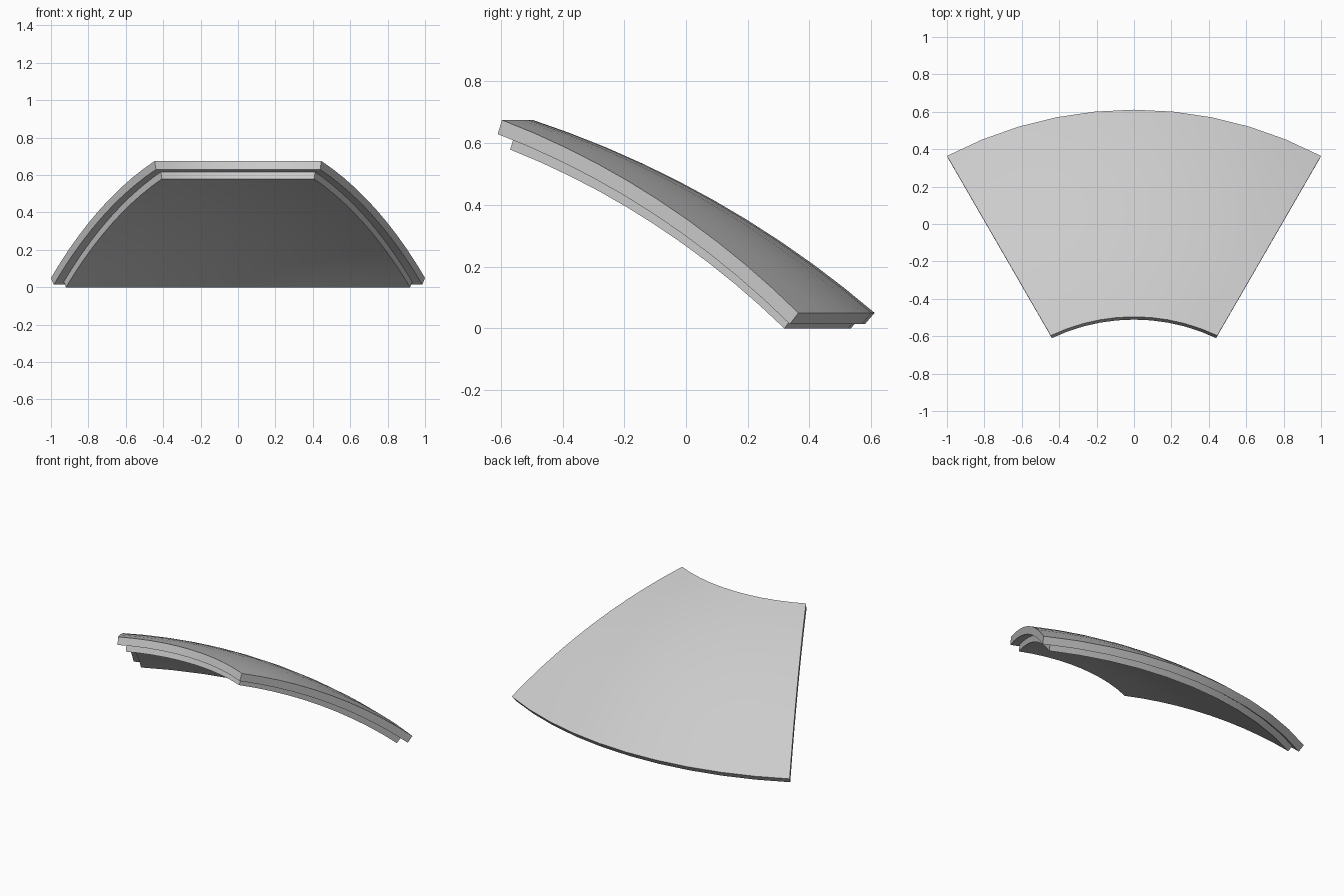
import bpy, bmesh
from math import sin, cos, asin, radians

if "Cube" in bpy.data.objects:
    bpy.data.objects.remove(bpy.data.objects["Cube"])

AXIS_Y, CENTRE_Z, R = -1.536, -2.46, 3.303   # sphere the panel is cut from
HALF = radians(30)
N = 10

grey = bpy.data.materials.new("light_grey")
grey.use_nodes = True
grey.diffuse_color = (0.6, 0.6, 0.6, 1)
grey.node_tree.nodes["Principled BSDF"].inputs["Base Color"].default_value = (0.6, 0.6, 0.6, 1)


def dome_panel(name, r_top, r_bottom, side_offset, outer, inner):
    """Slab of a spherical shell between two level arcs and two straight sides."""
    bm = bmesh.new()
    t0, t1 = asin(r_top / R), asin(r_bottom / R)

    def layer(radius):
        rows = []
        for j in range(N + 1):
            t = t0 + (t1 - t0) * j / N
            spread = HALF - asin(side_offset / (R * sin(t)))
            row = []
            for i in range(N + 1):
                a = spread * (2 * i / N - 1)
                row.append(bm.verts.new((radius * sin(t) * sin(a),
                                         AXIS_Y + radius * sin(t) * cos(a),
                                         CENTRE_Z + radius * cos(t))))
            rows.append(row)
        return rows

    top, low = layer(outer), layer(inner)
    for g in (top, low):
        for j in range(N):
            for i in range(N):
                bm.faces.new((g[j][i], g[j][i + 1], g[j + 1][i + 1], g[j + 1][i]))

    # Rim walls
    for k in range(N):
        for e in (0, N):
            bm.faces.new((top[e][k], top[e][k + 1], low[e][k + 1], low[e][k]))
            bm.faces.new((top[k][e], top[k + 1][e], low[k + 1][e], low[k][e]))
    bmesh.ops.recalc_face_normals(bm, faces=bm.faces)

    mesh = bpy.data.meshes.new(name)
    bm.to_mesh(mesh)
    bm.free()
    mesh.materials.append(grey)
    ob = bpy.data.objects.new(name, mesh)
    bpy.context.collection.objects.link(ob)
    bpy.ops.object.select_all(action='DESELECT')
    ob.select_set(True)
    bpy.context.view_layer.objects.active = ob
    bpy.ops.object.shade_smooth_by_angle(angle=radians(30))
    return ob


# Outer skin, and the smaller backing that leaves a stepped rim
dome_panel("outer_panel", 1.04, 2.147, 0.084, R, 3.255)
dome_panel("inner_backing", 1.077, 2.127, 0.134, 3.257, 3.215)
